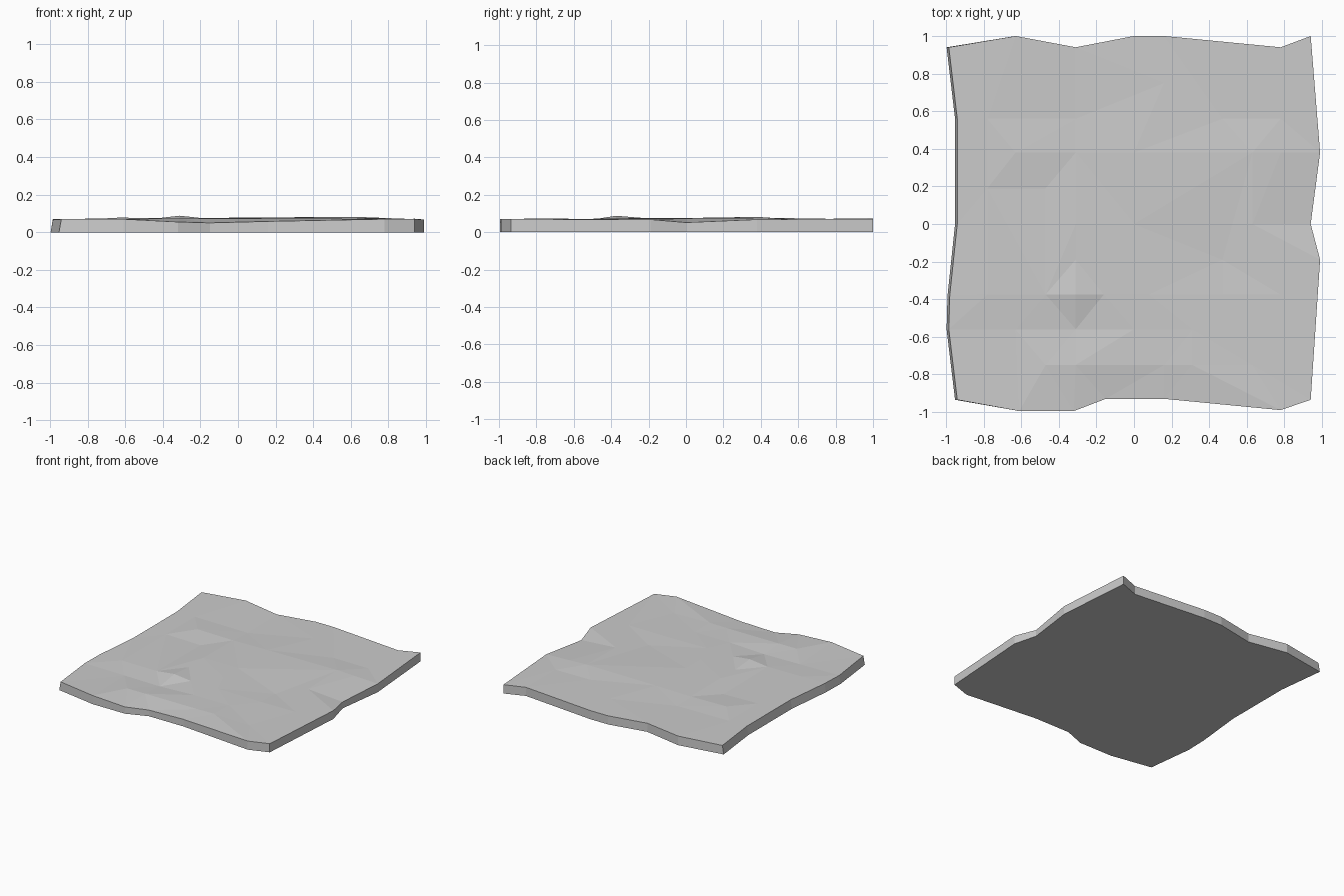
import bpy
import bmesh
from mathutils import Vector
from mathutils.geometry import delaunay_2d_cdt

cube = bpy.data.objects.get("Cube")
if cube:
    bpy.data.objects.remove(cube, do_unlink=True)

stone = bpy.data.materials.new("grey_stone")
stone.use_nodes = True
GREY = (0.6, 0.6, 0.6, 1)
stone.diffuse_color = GREY
stone.node_tree.nodes["Principled BSDF"].inputs["Base Color"].default_value = GREY

# Rim of the slab, counter-clockwise: x, y, height
rim = [
    (-.94, -.935, .07), (-.61, -.995, .07), (-.32, -.995, .055),
    (-.15, -.93, .05), (.16, -.93, .058), (.78, -.99, .07),
    (.94, -.935, .07), (.99, -.19, .068), (.94, 0, .052),
    (.99, .38, .068), (.94, 1, .072), (.78, .94, .07),
    (.16, 1, .07), (0, 1, .07), (-.31, .94, .07), (-.63, 1, .074),
    (-.985, .94, .07), (-.94, .56, .07), (-.94, 0, .07),
    (-.98, -.38, .068), (-.985, -.56, .066),
]

# Ridges and valleys across the worn top
creases = [
    [(-.78, .56, .07), (-.31, .56, .066)],
    [(-.63, .38, .078), (-.31, .38, .073), (0, .38, .078)],
    [(-.78, .19, .07), (-.47, .19, .063), (-.31, 0, .076), (0, 0, .076)],
    [(-.31, -.19, .073), (0, -.19, .076)],
    [(-.78, -.375, .072), (-.47, -.375, .07), (-.31, -.375, .088), (-.16, -.375, .072)],
    [(-.63, -.56, .062), (-.31, -.56, .058), (0, -.56, .07)],
    [(-.47, -.75, .072), (-.31, -.75, .072), (.16, -.75, .072),
     (.31, -.75, .074), (.63, -.75, .066)],
    [(.08, -.375, .074), (.47, -.19, .064), (.63, .38, .082)],
    [(.31, -.56, .071), (.47, -.375, .07), (.78, -.375, .072)],
    [(.63, 0, .074), (.78, .38, .076)],
    [(.16, .75, .072), (.47, .56, .07), (.78, .56, .068)],
]

# Triangulate the rim with the creases kept as edges
points = list(rim)
edges = []
for line in creases:
    start = len(points)
    points += line
    edges += [(start + i, start + i + 1) for i in range(len(line) - 1)]
flat, _, faces, origins, _, _ = delaunay_2d_cdt(
    [Vector(p[:2]) for p in points], edges, [list(range(len(rim)))], 1, 0.0001)

bm = bmesh.new()
top = [bm.verts.new((v.x, v.y, points[o[0]][2] if o else .07))
       for v, o in zip(flat, origins)]
for face in faces:
    bm.faces.new([top[i] for i in face])

# Side walls and flat underside, slightly flared on the left
base = [bm.verts.new((x - (.012 if x < -.9 else 0), y, 0)) for x, y, z in rim]
top_rim = [next(v for v, o in zip(top, origins) if i in o) for i in range(len(rim))]
for i in range(len(rim)):
    j = (i + 1) % len(rim)
    bm.faces.new([base[i], base[j], top_rim[j], top_rim[i]])
bm.faces.new(base[::-1])
bmesh.ops.recalc_face_normals(bm, faces=bm.faces)

mesh = bpy.data.meshes.new("stone_slab")
bm.to_mesh(mesh)
bm.free()
mesh.materials.append(stone)
slab = bpy.data.objects.new("stone_slab", mesh)
bpy.context.collection.objects.link(slab)
